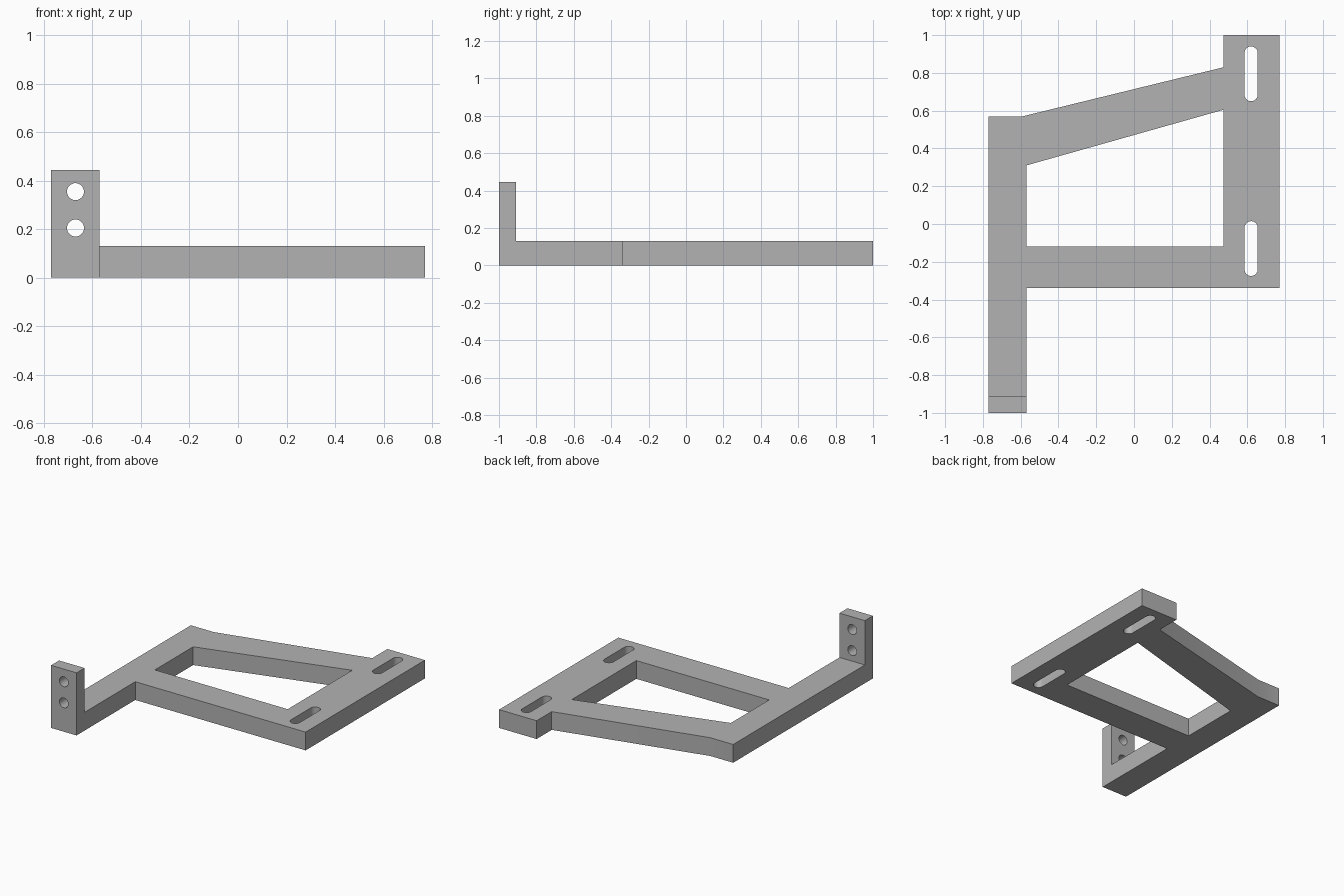
import bpy
import bmesh
from math import sin, cos, pi, radians
from mathutils import Matrix, Vector

cube = bpy.data.objects.get("Cube")
if cube:
    bpy.data.objects.remove(cube, do_unlink=True)

grey = bpy.data.materials.new("plain grey")
grey.use_nodes = True
colour = (0.45, 0.45, 0.45, 1)
grey.diffuse_color = colour
grey.node_tree.nodes["Principled BSDF"].inputs["Base Color"].default_value = colour

LEFT, INNER, RIGHT = -0.77, -0.57, 0.77
THICK, HEIGHT, FRONT, UPRIGHT_BACK = 0.13, 0.445, -1.0, -0.91


def slot(x, y, r, half=0.0, n=16):
    """Rounded slot along the second axis; a circle when half is zero."""
    pts = []
    for sign in (1, -1):
        for i in range(n + (1 if half else 0)):
            a = pi * i / n
            pts.append((x + sign * r * cos(a), y + sign * (half + r * sin(a))))
    return pts


def slab(name, loops, depth, matrix=Matrix()):
    """Fill an outline with holes and extrude it."""
    bm = bmesh.new()
    edges = []
    for loop in loops:
        vs = [bm.verts.new((x, y, 0)) for x, y in loop]
        edges += [bm.edges.new((v, vs[i - 1])) for i, v in enumerate(vs)]
    bmesh.ops.triangle_fill(bm, edges=edges, use_beauty=True, normal=(0, 0, 1))
    out = bmesh.ops.extrude_face_region(bm, geom=bm.faces[:], use_keep_orig=True)
    top = [g for g in out["geom"] if isinstance(g, bmesh.types.BMVert)]
    bmesh.ops.translate(bm, verts=top, vec=Vector((0, 0, depth)))
    bmesh.ops.recalc_face_normals(bm, faces=bm.faces[:])
    bm.transform(matrix)
    mesh = bpy.data.meshes.new(name)
    bm.to_mesh(mesh)
    bm.free()
    mesh.materials.append(grey)
    obj = bpy.data.objects.new(name, mesh)
    bpy.context.collection.objects.link(obj)
    return obj


# Flat frame with a window and two mounting slots
outline = [(LEFT, FRONT), (INNER, FRONT), (INNER, -0.34), (RIGHT, -0.34),
           (RIGHT, 1), (0.475, 1), (0.475, 0.83), (-0.59, 0.57), (LEFT, 0.57)]
window = [(INNER, -0.12), (0.475, -0.12), (0.475, 0.605), (INNER, 0.31)]
slots = [slot(0.62, y, 0.035, 0.11) for y in (-0.13, 0.795)]
frame = slab("bracket_frame", [outline, window] + slots, THICK)

# Upright tab with two bolt holes
tab_outline = [(LEFT, 0), (INNER, 0), (INNER, HEIGHT), (LEFT, HEIGHT)]
holes = [slot(-0.67, z, 0.035) for z in (0.205, 0.355)]
stand = Matrix.Translation((0, UPRIGHT_BACK, 0)) @ Matrix.Rotation(radians(90), 4, "X")
tab = slab("upright_tab", [tab_outline] + holes, UPRIGHT_BACK - FRONT, stand)

# Merge the tab into the frame as one solid
union = frame.modifiers.new("join_tab", "BOOLEAN")
union.operation = "UNION"
union.solver = "EXACT"
union.object = tab
bpy.context.view_layer.objects.active = frame
frame.select_set(True)
bpy.ops.object.modifier_apply(modifier=union.name)
bpy.data.objects.remove(tab, do_unlink=True)
bpy.ops.object.shade_smooth_by_angle(angle=radians(30))
